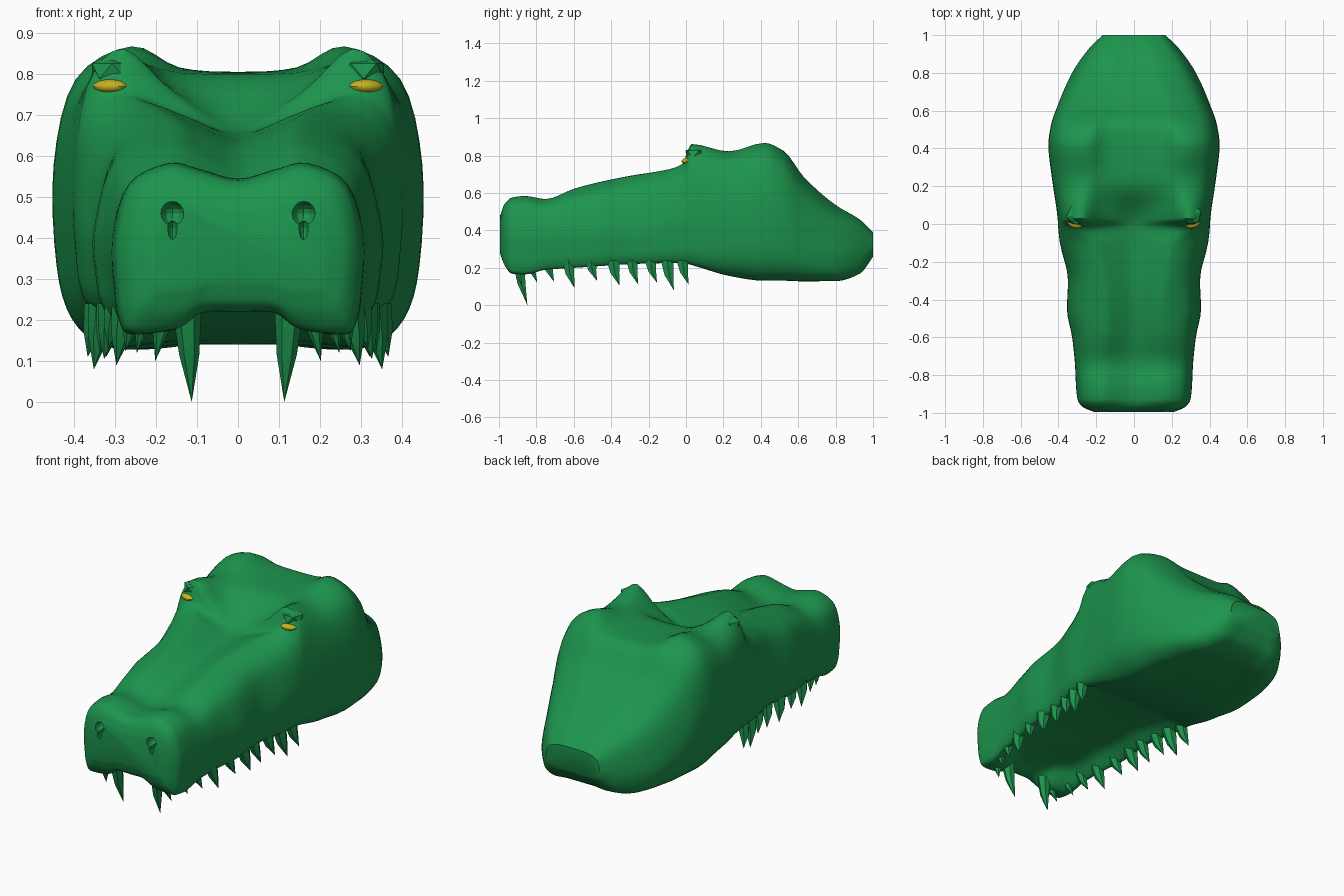
import bpy, bmesh, math
from mathutils import Vector, Matrix

if "Cube" in bpy.data.objects:
    bpy.data.objects.remove(bpy.data.objects["Cube"])


def material(name, rgb):
    m = bpy.data.materials.new(name)
    m.diffuse_color = (*rgb, 1)
    m.use_nodes = True
    m.node_tree.nodes["Principled BSDF"].inputs["Base Color"].default_value = m.diffuse_color
    return m


GREEN = material("green_skin", (0.012, 0.30, 0.075))
YELLOW = material("yellow_eye", (0.55, 0.45, 0.015))


def make_object(name, bm, mat=None, smooth=None):
    bmesh.ops.recalc_face_normals(bm, faces=bm.faces)
    me = bpy.data.meshes.new(name)
    bm.to_mesh(me)
    bm.free()
    ob = bpy.data.objects.new(name, me)
    bpy.context.collection.objects.link(ob)
    if mat:
        me.materials.append(mat)
    if smooth:
        bpy.ops.object.select_all(action='DESELECT')
        ob.select_set(True)
        bpy.context.view_layer.objects.active = ob
        bpy.ops.object.shade_smooth_by_angle(angle=math.radians(smooth))
    return ob


# Skull stations: y, top centre z, crest x, crest z, half width, side z, lip z, palate z
STATIONS = [
    (-0.995, .46, .13, .475, .21, .37, .28, .30),
    (-0.97, .52, .17, .54, .268, .40, .215, .24),
    (-0.93, .54, .17, .575, .297, .40, .17, .22),
    (-0.86, .545, .17, .583, .305, .40, .165, .24),
    (-0.75, .53, .17, .567, .31, .40, .19, .26),
    (-0.60, .57, .16, .622, .325, .42, .20, .27),
    (-0.45, .61, .16, .66, .352, .42, .21, .28),
    (-0.30, .635, .18, .69, .347, .42, .22, .28),
    (-0.10, .65, .23, .725, .39, .47, .225, .27),
    (-0.02, .66, .28, .755, .40, .50, .225, .26),
    (0.03, .675, .28, .862, .403, .53, .215, .24),
    (0.23, .80, .26, .822, .43, .58, .16, .18),
    (0.42, .806, .26, .868, .45, .58, .135, .15),
    (0.52, .80, .24, .825, .437, .53, .135, .145),
    (0.63, .68, .22, .68, .40, .40, .13, .14),
    (0.80, .535, .15, .53, .325, .30, .13, .14),
    (0.93, .455, .10, .455, .235, .30, .17, .175),
    (1.00, .39, .09, .387, .165, .32, .26, .26),
]


def slope(i, c):
    # monotone slope, so steps such as the brow do not overshoot
    if i in (0, len(STATIONS) - 1):
        j = min(i, len(STATIONS) - 2)
        return (STATIONS[j + 1][c] - STATIONS[j][c]) / (STATIONS[j + 1][0] - STATIONS[j][0])
    p, q, r = STATIONS[i - 1], STATIONS[i], STATIONS[i + 1]
    a, b = (q[c] - p[c]) / (q[0] - p[0]), (r[c] - q[c]) / (r[0] - q[0])
    return 2 * a * b / (a + b) if a * b > 0 else 0


def station(i, t):
    p, q = STATIONS[i], STATIONS[i + 1]
    h = q[0] - p[0]
    out = [p[0] + h * t]
    for c in range(1, 8):
        out.append((2*t**3 - 3*t**2 + 1) * p[c] + (t**3 - 2*t**2 + t) * h * slope(i, c)
                   + (3*t**2 - 2*t**3) * q[c] + (t**3 - t**2) * h * slope(i + 1, c))
    return out


def clamp(v):
    return min(1, max(0, v))


def section(s, steps=4):
    y, zc, xb, zb, w, zm, zl, zp = s
    snout = clamp((-.75 - y) / .12)      # wide front lip beside the notch
    cheek = clamp(y / .3)                # rounder underside towards the neck
    crown = clamp((y + .1) / .3)         # flat skull top, grooved snout top
    half = [(0, zc), (.55 * xb, zc + (.62 - .45 * crown) * (zb - zc)), (xb, zb),
            (xb + .72 * (w - xb), zb - .28 * (zb - zm)), (w, zm),
            (.985 * w, zl + .45 * (zm - zl)),
            ((.95 - .05 * cheek) * w, zl + .15 * (zm - zl)),
            ((.86 - .14 * cheek) * w, zl),
            ((.64 - .14 * snout - .14 * cheek) * w, zl + (.75 - .55 * snout - .4 * cheek) * (zp - zl)),
            ((.36 - .06 * snout) * w, zl + .95 * (zp - zl)), (0, zp)]
    pts = [Vector(p) for p in half + [(-x, z) for x, z in half[-2:0:-1]]]
    n, ring = len(pts), []
    for i in range(n):
        a, b, c, d = (pts[(i + k) % n] for k in (-1, 0, 1, 2))
        for k in range(steps):
            t = k / steps
            v = .5 * (2*b + (c - a)*t + (2*a - 5*b + 4*c - d)*t*t + (3*b - a - 3*c + d)*t**3)
            ring.append((v.x, y, v.y))
    return ring


# Skull loft
bm = bmesh.new()
samples = [station(i, k / 4) for i in range(len(STATIONS) - 1) for k in range(4)]
samples.append(STATIONS[-1])
rings = [[bm.verts.new(p) for p in section(s)] for s in samples]
for a, b in zip(rings, rings[1:]):
    for j in range(len(a)):
        k = (j + 1) % len(a)
        bm.faces.new((a[j], a[k], b[k], b[j]))
bm.faces.new(rings[0])
bm.faces.new(rings[-1])
skull = make_object("skull", bm, GREEN, 40)

# Nostril pits: a round hole with a short slit below
for name, z, rx, rz in (("nostril_hole", .46, .03, .03), ("nostril_slit", .425, .012, .03)):
    bm = bmesh.new()
    for side in (-1, 1):
        m = Matrix.Translation((side * .16, -.98, z)) @ Matrix.Diagonal((rx, .05, rz, 1))
        bmesh.ops.create_uvsphere(bm, u_segments=12, v_segments=8, radius=1, matrix=m)
    cutter = make_object(name + "_cutter", bm, GREEN)
    cutter.hide_render = True
    cutter.display_type = 'WIRE'
    cut = skull.modifiers.new(name, 'BOOLEAN')
    cut.object = cutter
    cut.operation = 'DIFFERENCE'
    cut.solver = 'EXACT'

# Eyes and angular brow hoods
for side, tag in ((-1, "left"), (1, "right")):
    bm = bmesh.new()
    m = (Matrix.Translation((side * .312, .01, .77)) @ Matrix.Rotation(side * .35, 4, 'Z')
         @ Matrix.Diagonal((.045, .032, .018, 1)))
    bmesh.ops.create_uvsphere(bm, u_segments=14, v_segments=8, radius=1, matrix=m)
    make_object(tag + "_eye", bm, YELLOW, 40)
    bm = bmesh.new()
    m = (Matrix.Translation((side * .305, .05, .808)) @ Matrix.Rotation(side * .35, 4, 'Z')
         @ Matrix.Diagonal((.06, .06, .042, 1)))
    bmesh.ops.create_icosphere(bm, subdivisions=1, radius=1, matrix=m)
    make_object(tag + "_brow", bm, GREEN)


def tooth(bm, base, tip, r):
    # bent six-sided cone
    base, tip = Vector(base), Vector(tip)
    mid = base.lerp(tip, .5) + Vector((0, -.008, 0))
    loops = []
    for c, rad in ((base, r), (mid, r * .68)):
        loops.append([bm.verts.new(c + Vector((rad * math.cos(a), rad * math.sin(a), 0)))
                      for a in (math.tau * i / 6 for i in range(6))])
    end = bm.verts.new(tip)
    bm.faces.new(loops[0])
    for i in range(6):
        j = (i + 1) % 6
        bm.faces.new((loops[0][i], loops[0][j], loops[1][j], loops[1][i]))
        bm.faces.new((loops[1][i], loops[1][j], end))


# Teeth: x, y, tip z, radius
TEETH = [(.19, -.90, .10, .028), (.235, -.82, .12, .028), (.262, -.73, .125, .032),
         (.285, -.62, .09, .038), (.305, -.50, .13, .035), (.315, -.38, .105, .04),
         (.31, -.28, .11, .035), (.325, -.18, .12, .035), (.34, -.09, .08, .04),
         (.355, -.01, .11, .035)]
bm = bmesh.new()
for side in (-1, 1):
    tooth(bm, (side * .125, -.895, .23), (side * .113, -.848, 0), .036)
    for x, y, z, r in TEETH:
        tooth(bm, (side * (x - .015), y - .01, .24), (side * (x + .012), y + .025, z), r)
make_object("teeth", bm, GREEN, 40)
